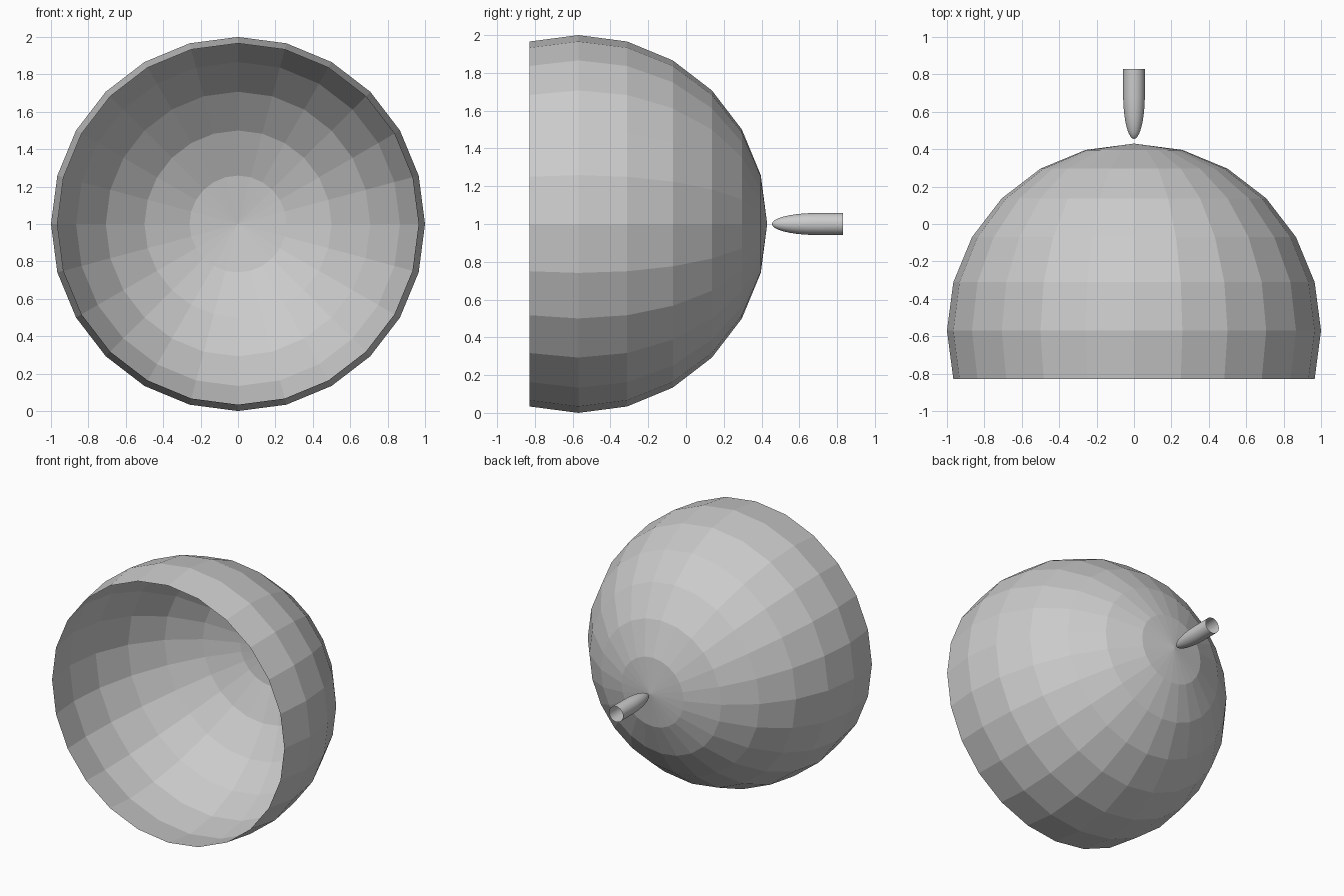
import bpy, bmesh
from math import sin, cos, pi, radians

cube = bpy.data.objects.get("Cube")
if cube:
    bpy.data.objects.remove(cube, do_unlink=True)

GREY = (0.6, 0.6, 0.6, 1)
mat = bpy.data.materials.new("plain grey")
mat.use_nodes = True
mat.diffuse_color = GREY
mat.node_tree.nodes["Principled BSDF"].inputs["Base Color"].default_value = GREY


def lathe(name, profile, segments, smooth):
    """Spin (radius, y) points round the horizontal axis at z = 1, starting from a pole."""
    bm = bmesh.new()
    pole = bm.verts.new((0, profile[0][1], 1))
    rings = [[bm.verts.new((r * sin(2 * pi * i / segments), y,
                            1 + r * cos(2 * pi * i / segments)))
              for i in range(segments)] for r, y in profile[1:]]
    for i in range(segments):
        j = (i + 1) % segments
        bm.faces.new((pole, rings[0][i], rings[0][j]))
        for a, b in zip(rings, rings[1:]):
            bm.faces.new((a[i], b[i], b[j], a[j]))
    bmesh.ops.recalc_face_normals(bm, faces=bm.faces)
    # The pole faces must look away from the shell
    bm.normal_update()
    outward = profile[0][1] - profile[-1][1]
    if pole.link_faces[0].normal.y * outward < 0:
        bmesh.ops.reverse_faces(bm, faces=bm.faces)
    for f in bm.faces:
        f.smooth = smooth
    mesh = bpy.data.meshes.new(name)
    bm.to_mesh(mesh)
    bm.free()
    mesh.materials.append(mat)
    obj = bpy.data.objects.new(name, mesh)
    bpy.context.collection.objects.link(obj)
    return obj


# Faceted open bowl: a sphere cut one ring past its equator
bowl = [(sin(radians(a)), -0.57 + cos(radians(a))) for a in range(0, 106, 15)]
lathe("bowl_shell", bowl, 24, False)

# Open pointed tube behind the bowl: elliptical nose, then a straight wall
R, TIP, NOSE, END = 0.058, 0.455, 0.235, 0.83
tube = [(R * sin(radians(a)), TIP + NOSE * (1 - cos(radians(a)))) for a in range(0, 91, 9)]
lathe("pointed_tube", tube + [(R, 0.78), (R, END)], 32, True)
